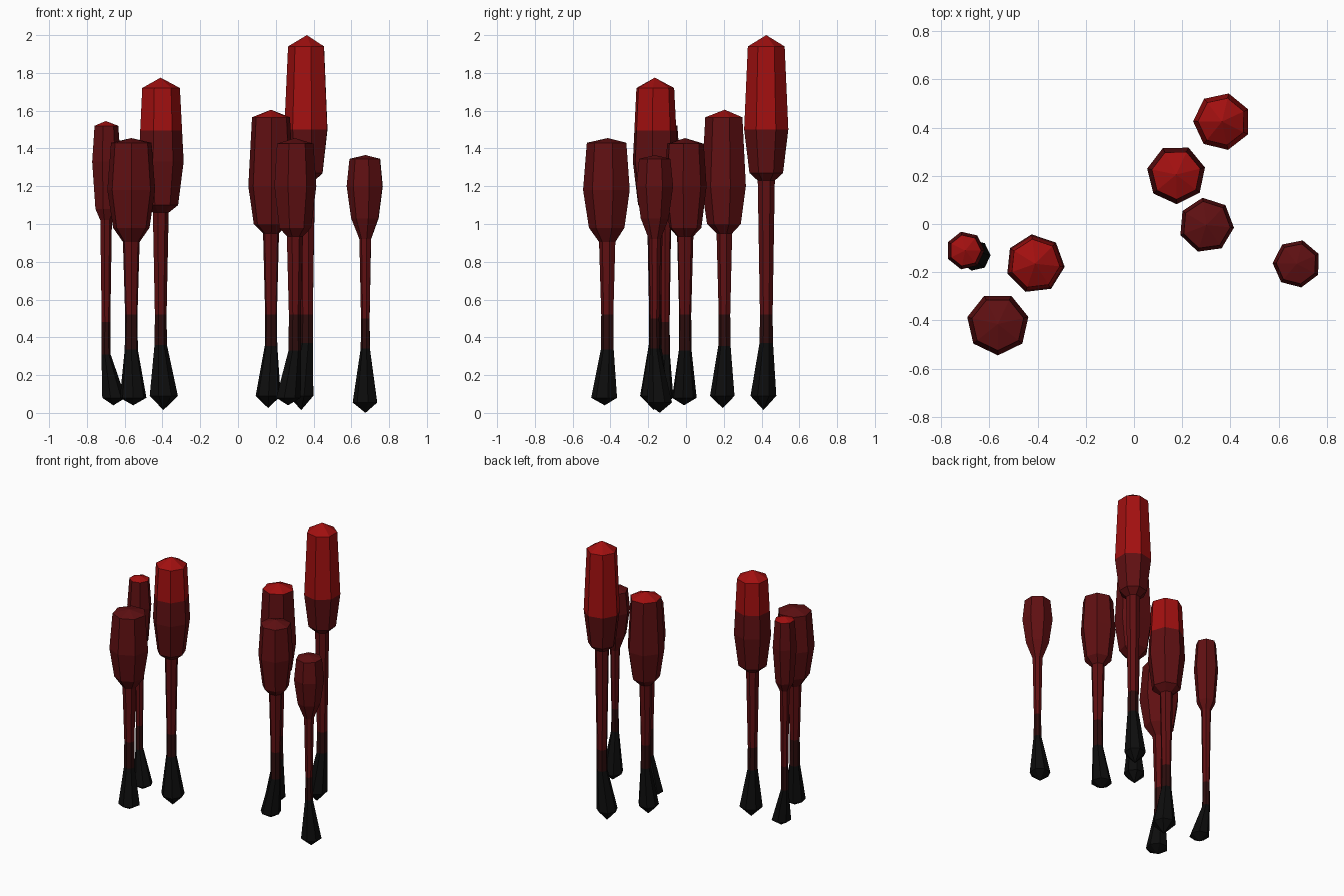
import bpy
import bmesh
import math
from mathutils import Vector

SIDES = 7
BLACK, DARK, RED, BRIGHT = range(4)
GLOW_HEIGHT = 1.495

if "Cube" in bpy.data.objects:
    bpy.data.objects.remove(bpy.data.objects["Cube"])


def make_material(name, colour):
    material = bpy.data.materials.new(name)
    material.use_nodes = True
    material.diffuse_color = (*colour, 1)
    shader = material.node_tree.nodes["Principled BSDF"]
    shader.inputs["Base Color"].default_value = (*colour, 1)
    shader.inputs["Roughness"].default_value = 0.9
    return material


materials = [
    make_material("root black", (0.004, 0.004, 0.004)),
    make_material("stem dark maroon", (0.027, 0.004, 0.004)),
    make_material("deep red", (0.115, 0.005, 0.006)),
    make_material("bright red", (0.36, 0.005, 0.005)),
]


def add_ring(bm, centre, radius, height, turn):
    ring = []
    for i in range(SIDES):
        angle = math.radians(turn) + math.tau * i / SIDES
        ring.append(bm.verts.new((centre.x + radius * math.cos(angle),
                                  centre.y + radius * math.sin(angle), height)))
    return ring


def build_stalk(name, head, foot, heights, head_radius, rim_radius, stem_radius,
                foot_radius, turn):
    """One closed stalk: pointed root, thin stem, faceted club head."""
    tip, root, collar, band, neck, shoulder, belly, rim, apex = heights
    head, foot = Vector(head), Vector(foot)
    bm = bmesh.new()

    # Cross-sections from root to rim
    sections = [
        (foot, foot_radius, root),
        (head, stem_radius * 0.85, collar),
        (head, stem_radius * 0.8, band),
        (head, stem_radius * 1.08, neck),
        (head, head_radius * 0.76, shoulder),
        (head, head_radius, belly),
        (head, rim_radius, rim),
    ]
    rings = [add_ring(bm, *section, turn) for section in sections]
    for low, high in zip(rings, rings[1:]):
        for i in range(SIDES):
            j = (i + 1) % SIDES
            bm.faces.new((low[i], low[j], high[j], high[i]))

    # Pointed ends
    bottom = bm.verts.new((foot.x, foot.y, tip))
    top = bm.verts.new((head.x, head.y, apex))
    for i in range(SIDES):
        j = (i + 1) % SIDES
        bm.faces.new((rings[0][j], rings[0][i], bottom))
        bm.faces.new((rings[-1][i], rings[-1][j], top))

    # Tall heads turn bright part of the way up
    if rim > GLOW_HEIGHT + 0.2 and belly < GLOW_HEIGHT:
        bmesh.ops.bisect_plane(bm, geom=bm.verts[:] + bm.edges[:] + bm.faces[:],
                               plane_co=(0, 0, GLOW_HEIGHT), plane_no=(0, 0, 1))

    # Colour bands by height
    for face in bm.faces:
        z = face.calc_center_median().z
        if z < collar:
            face.material_index = BLACK
        elif z < band:
            face.material_index = DARK
        elif z < GLOW_HEIGHT:
            face.material_index = RED
        else:
            face.material_index = BRIGHT

    bmesh.ops.recalc_face_normals(bm, faces=bm.faces[:])
    mesh = bpy.data.meshes.new(name)
    bm.to_mesh(mesh)
    bm.free()
    for material in materials:
        mesh.materials.append(material)
    bpy.context.collection.objects.link(bpy.data.objects.new(name, mesh))


# Heights: tip, root, collar, band, neck, shoulder, belly, rim, apex
build_stalk("slim_stalk", (-.7, -.11, 0), (-.66, -.13, 0),
            (.04, .08, .31, .48, 1.02, 1.08, 1.33, 1.52, 1.545),
            .08, .066, .03, .065, 0)
build_stalk("front_stalk", (-.565, -.415, 0), (-.555, -.43, 0),
            (.04, .08, .335, .52, .905, .98, 1.18, 1.43, 1.455),
            .13, .11, .042, .072, 13)
build_stalk("broad_stalk", (-.41, -.165, 0), (-.395, -.17, 0),
            (.015, .09, .36, .52, 1.06, 1.1, 1.33, 1.72, 1.775),
            .123, .103, .04, .077, -6)
build_stalk("middle_stalk", (.175, .205, 0), (.16, .195, 0),
            (.025, .09, .355, .52, .95, 1, 1.2, 1.565, 1.605),
            .123, .103, .04, .068, 14)
build_stalk("tall_stalk", (.365, .425, 0), (.335, .41, 0),
            (.015, .09, .37, .52, 1.23, 1.27, 1.5, 1.94, 2),
            .12, .1, .043, .07, 25)
build_stalk("inner_stalk", (.3, -.005, 0), (.265, -.01, 0),
            (.04, .08, .33, .52, .935, .98, 1.2, 1.425, 1.455),
            .115, .1, .041, .067, -5)
build_stalk("short_stalk", (.675, -.165, 0), (.675, -.14, 0),
            (0, .055, .34, .5, .92, 1.03, 1.2, 1.345, 1.365),
            .1, .085, .03, .068, 24)
